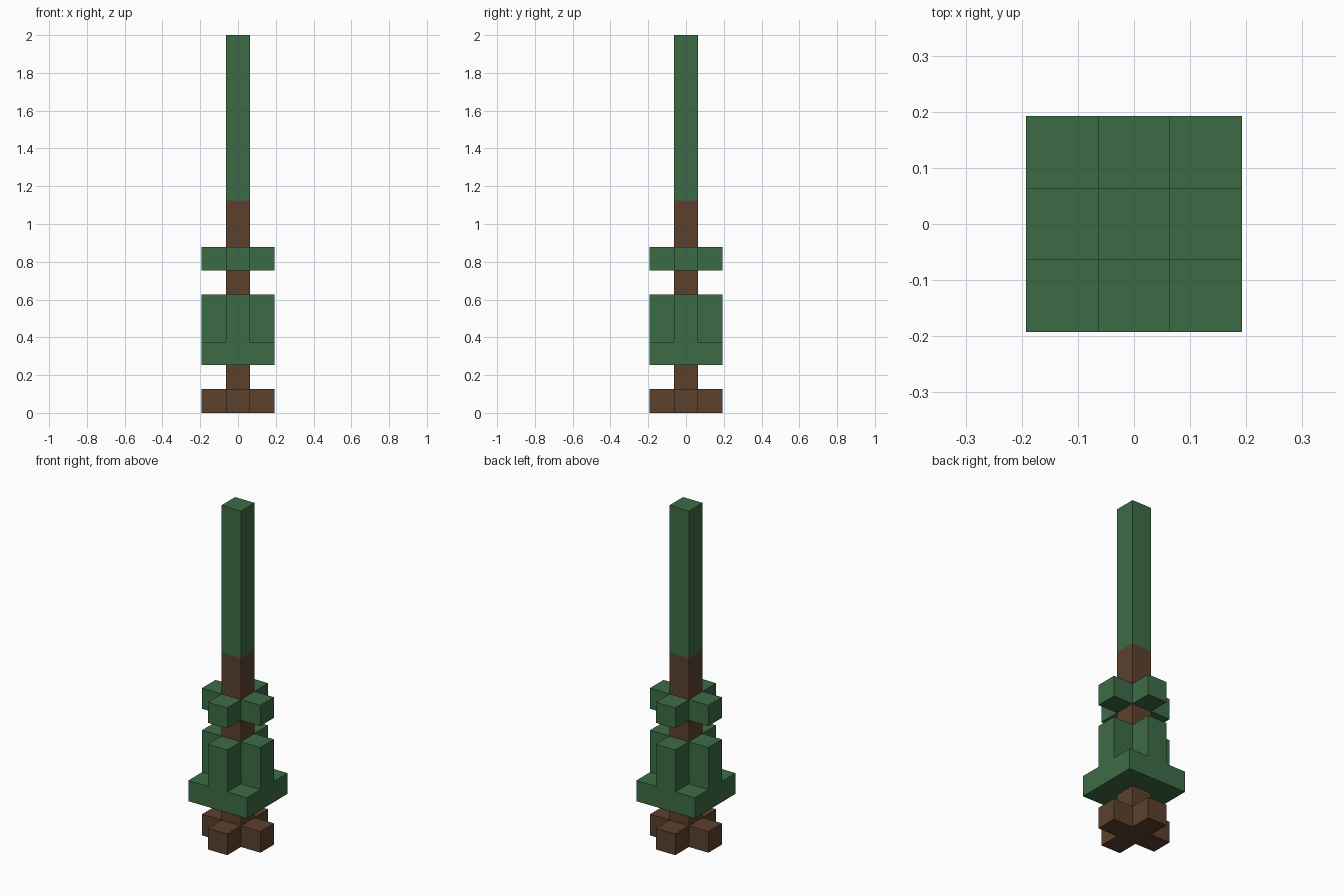
import bpy
import bmesh

cube = bpy.data.objects.get("Cube")
if cube:
    bpy.data.objects.remove(cube, do_unlink=True)

T = 0.064   # half width of the trunk
W = 0.1925  # half width of the wide layers


def material(name, color):
    mat = bpy.data.materials.new(name)
    mat.use_nodes = True
    mat.diffuse_color = color
    mat.node_tree.nodes["Principled BSDF"].inputs["Base Color"].default_value = color
    return mat


def square(h):
    return [(-h, -h), (h, -h), (h, h), (-h, h)]


def cross(inner, outer):
    """Plus-shaped outline: one arm turned through four quarters."""
    points = []
    x, y, corner = (outer, -inner), (outer, inner), (inner, inner)
    arm = [x, y, corner]
    for _ in range(4):
        points += arm
        arm = [(-py, px) for px, py in arm]
    return points


def prism(name, outline, bottom, top, mat):
    """Extrude a flat outline between two heights."""
    bm = bmesh.new()
    base = bm.faces.new([bm.verts.new((x, y, bottom)) for x, y in outline])
    result = bmesh.ops.extrude_face_region(bm, geom=[base], use_keep_orig=True)
    verts = [v for v in result["geom"] if isinstance(v, bmesh.types.BMVert)]
    bmesh.ops.translate(bm, verts=verts, vec=(0, 0, top - bottom))
    bmesh.ops.recalc_face_normals(bm, faces=bm.faces)
    mesh = bpy.data.meshes.new(name)
    bm.to_mesh(mesh)
    bm.free()
    mesh.materials.append(mat)
    obj = bpy.data.objects.new(name, mesh)
    bpy.context.collection.objects.link(obj)
    return obj


bark = material("bark brown", (0.105, 0.052, 0.026, 1))
leaf = material("leaf green", (0.046, 0.148, 0.061, 1))

# Roots and the exposed trunk sections
prism("roots", cross(T, W), 0, 0.126, bark)
prism("lower_trunk", square(T), 0.126, 0.253, bark)
prism("middle_trunk", square(T), 0.626, 0.754, bark)
prism("upper_trunk", square(T), 0.877, 1.124, bark)

# Foliage layers and the tall tip
prism("leaf_slab", square(W), 0.253, 0.376, leaf)
prism("lower_leaf_cross", cross(T, W), 0.376, 0.626, leaf)
prism("upper_leaf_cross", cross(T, W), 0.754, 0.877, leaf)
prism("leaf_tip", square(T), 1.124, 2.0, leaf)
